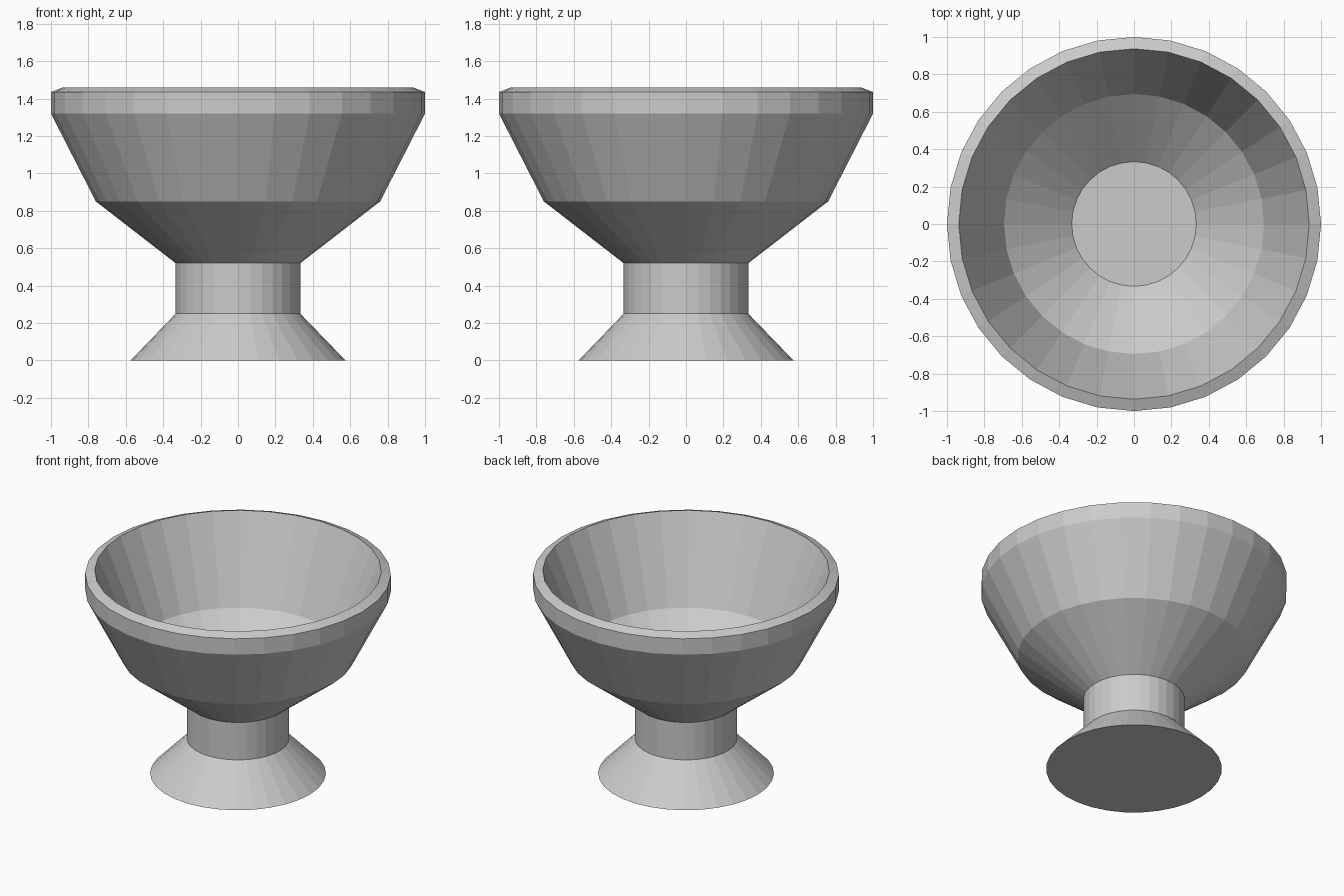
import bpy, bmesh, math

if "Cube" in bpy.data.objects:
    bpy.data.objects.remove(bpy.data.objects["Cube"])

SIDES = 32


def lathe(name, profile):
    """Revolve an (r, z) profile around z and cap both ends."""
    bm = bmesh.new()
    rings = []
    for r, z in profile:
        rings.append([bm.verts.new((r * math.cos(2 * math.pi * i / SIDES),
                                    r * math.sin(2 * math.pi * i / SIDES), z))
                      for i in range(SIDES)])
    for a, b in zip(rings, rings[1:]):
        for i in range(SIDES):
            j = (i + 1) % SIDES
            bm.faces.new((a[i], a[j], b[j], b[i]))
    bm.faces.new(rings[0][::-1])
    bm.faces.new(rings[-1])
    bmesh.ops.recalc_face_normals(bm, faces=bm.faces)
    mesh = bpy.data.meshes.new(name)
    bm.to_mesh(mesh)
    bm.free()
    obj = bpy.data.objects.new(name, mesh)
    bpy.context.collection.objects.link(obj)
    return obj


# Flared foot, straight stem, outer bowl, bevelled rim, then the hollow inside
lathe("pedestal_bowl", [
    (0.575, 0.0), (0.333, 0.25),
    (0.333, 0.52), (0.76, 0.85),
    (1.0, 1.32), (1.0, 1.435), (0.937, 1.46),
    (0.695, 0.87), (0.333, 0.56),
])
